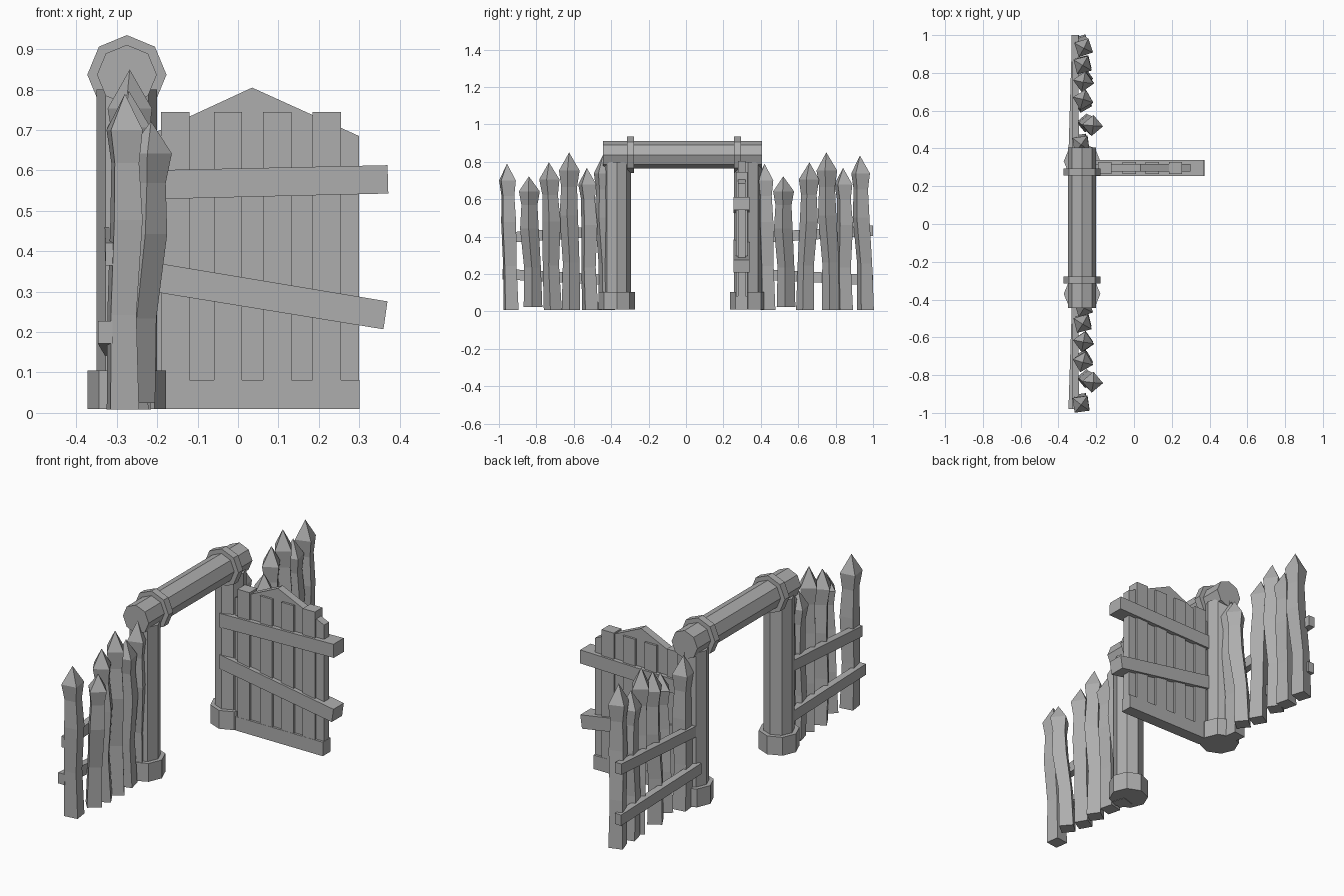
import bpy, bmesh, math
from mathutils import Vector, Matrix

old = bpy.data.objects.get("Cube")
if old:
    bpy.data.objects.remove(old)

grey = bpy.data.materials.new("grey_wood")
grey.use_nodes = True
colour = (0.42, 0.42, 0.42, 1)
grey.diffuse_color = colour
grey.node_tree.nodes["Principled BSDF"].inputs["Base Color"].default_value = colour


def finish(name, bm):
    bmesh.ops.recalc_face_normals(bm, faces=bm.faces)
    mesh = bpy.data.meshes.new(name)
    bm.to_mesh(mesh)
    bm.free()
    mesh.materials.append(grey)
    obj = bpy.data.objects.new(name, mesh)
    bpy.context.collection.objects.link(obj)
    return obj


def octagon(name, start, end, radius):
    """Eight-sided bar with corners on the main axes."""
    start, end = Vector(start), Vector(end)
    bm = bmesh.new()
    turn = Matrix.Rotation(math.pi / 2, 4, 'X') if start.y != end.y else Matrix()
    bmesh.ops.create_cone(bm, cap_ends=True, segments=8, radius1=radius, radius2=radius,
                          depth=(end - start).length,
                          matrix=Matrix.Translation((start + end) / 2) @ turn)
    return finish(name, bm)


def slab(name, outline, y0, y1):
    """Extrude an x-z outline from y0 to y1."""
    bm = bmesh.new()
    face = bm.faces.new([bm.verts.new((x, y0, z)) for x, z in outline])
    out = bmesh.ops.extrude_face_region(bm, geom=[face])
    moved = [v for v in out["geom"] if isinstance(v, bmesh.types.BMVert)]
    bmesh.ops.translate(bm, verts=moved, vec=(0, y1 - y0, 0))
    return finish(name, bm)


def box_outline(x0, x1, z0, z1):
    return [(x0, z0), (x1, z0), (x1, z1), (x0, z1)]


# Square section of a picket: height share, radius, sideways bend
PROFILE = [(0, .05, 0), (.3, .045, -.004), (.6, .05, .006), (.78, .043, .002), (.885, .056, 0)]


def picket(name, foot, tip, angle, bend):
    foot, tip = Vector(foot), Vector(tip)
    bm = bmesh.new()
    rings = []
    for t, r, off in PROFILE:
        c = foot.lerp(tip, t) + Vector((off, off * bend, 0))
        rings.append([bm.verts.new(c + Vector((r * math.cos(a), r * math.sin(a), 0)))
                      for a in (math.radians(angle + 45 + 90 * k) for k in range(4))])
    bm.faces.new(rings[0])
    peak = bm.verts.new(tip)
    for low, high in zip(rings, rings[1:]):
        for k in range(4):
            n = (k + 1) % 4
            bm.faces.new((low[k], low[n], high[n], high[k]))
    for k in range(4):
        bm.faces.new((rings[-1][k], rings[-1][(k + 1) % 4], peak))
    return finish(name, bm)


def fence_rail(name, start, end):
    """Slanting bar running along y."""
    bm = bmesh.new()
    ends = []
    for x, y, z in (start, end):
        ends.append([bm.verts.new((x + dx, y, z + dz))
                     for dx, dz in ((-.018, -.028), (.018, -.028), (.018, .028), (-.018, .028))])
    bm.faces.new(ends[0])
    bm.faces.new(ends[1])
    for k in range(4):
        n = (k + 1) % 4
        bm.faces.new((ends[0][k], ends[0][n], ends[1][n], ends[1][k]))
    return finish(name, bm)


# Posts with bases, crossbeam and collars
PX = -.275
for side, y, collar in (("right", -.37, -.297), ("left", .332, .276)):
    octagon(side + "_post", (PX, y, .05), (PX, y, .8), .075)
    octagon(side + "_post_base", (PX, y, .01), (PX, y, .105), .097)
    octagon(side + "_beam_collar", (PX, collar - .019, .837), (PX, collar + .019, .837), .098)
octagon("crossbeam", (PX, -.445, .837), (PX, .405, .837), .074)

# Gate leaf: peaked panel, planks, bottom strip and two rails
slab("gate_panel", [(-.21, .011), (.3, .011), (.3, .685), (.035, .805), (-.21, .692)], .277, .317)
for i, (x0, x1) in enumerate(((-.19, -.12), (-.06, .01), (.062, .133), (.185, .255))):
    slab("gate_plank_%d" % (i + 1), box_outline(x0, x1, .012, .745), .266, .328)
slab("gate_bottom_strip", box_outline(-.2, .301, .01, .082), .265, .329)
slab("gate_upper_rail", [(-.285, .527), (.372, .543), (.37, .613), (-.285, .599)], .254, .339)
slab("gate_lower_rail", [(-.285, .312), (.36, .207), (.37, .276), (-.285, .385)], .254, .339)

# Pickets: foot x, tip x, tip z, angle, bend
KINDS = [(-.285, -.28, .79, 8, 0), (-.255, -.215, .722, 40, -1), (-.27, -.27, .797, 30, 1),
         (-.265, -.268, .85, 35, -1), (-.275, -.272, .767, 14, 1), (-.28, -.265, .833, 18, -1)]
# Foot and tip positions along y for each fence
FENCES = {
    "right": [(-.935, -.957), (-.818, -.84), (-.712, -.733), (-.615, -.625), (-.512, -.53), (-.425, -.445)],
    "left": [(.438, .42), (.535, .52), (.637, .66), (.777, .75), (.85, .84), (.96, .93)],
}
for side, spots in FENCES.items():
    for i, ((fx, tx, tz, angle, bend), (fy, ty)) in enumerate(zip(KINDS, spots)):
        picket("%s_picket_%d" % (side, i + 1), (fx, fy, .008 if i != 1 else .025),
               (tx, ty, tz), angle, bend)

# Fence rails
for side, y0, y1 in (("right", -.98, -.4), ("left", .37, 1.0)):
    fence_rail(side + "_fence_upper_rail", (-.31, y0, .393), (-.312, y1, .432))
    fence_rail(side + "_fence_lower_rail", (-.329, y0, .2), (-.31, y1, .167))
